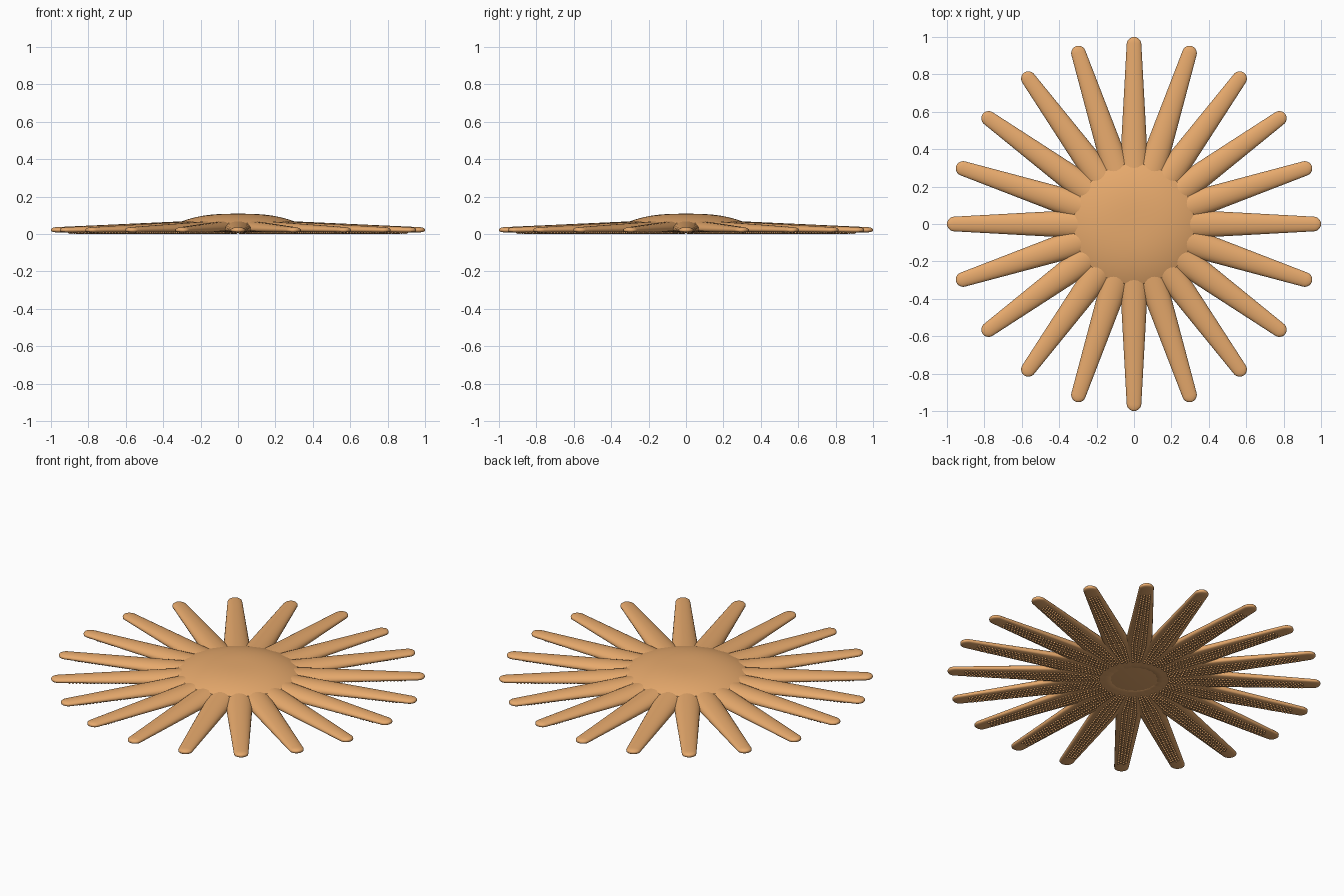
import bpy, bmesh, math

cube = bpy.data.objects.get("Cube")
if cube:
    bpy.data.objects.remove(cube, do_unlink=True)

ARMS = 20
ARM_START = 0.08
TIP_RADIUS = 0.037
DISC_RADIUS = 0.322

# One sandy colour for the whole animal
skin = bpy.data.materials.new("sandy orange skin")
skin.use_nodes = True
skin.diffuse_color = (0.82, 0.41, 0.155, 1)
skin.node_tree.nodes["Principled BSDF"].inputs["Base Color"].default_value = skin.diffuse_color


def mesh_from(bm, name):
    bmesh.ops.recalc_face_normals(bm, faces=bm.faces)
    for face in bm.faces:
        face.smooth = True
    mesh = bpy.data.meshes.new(name)
    bm.to_mesh(mesh)
    bm.free()
    mesh.materials.append(skin)
    return mesh


def place(name, mesh, angle=0):
    obj = bpy.data.objects.new(name, mesh)
    obj.rotation_euler.z = angle
    bpy.context.collection.objects.link(obj)


def half_width(r):
    return TIP_RADIUS + (1 - r) * 0.055


def arm_mesh():
    """Tapered arm along +x: domed above, nearly flat below, round tip."""
    sides = 24
    cap_start = 1 - TIP_RADIUS
    stations = [(ARM_START + (cap_start - ARM_START) * i / 12, 1) for i in range(13)]
    for i in range(1, 8):
        a = math.radians(i * 12)
        stations.append((cap_start + TIP_RADIUS * math.sin(a), math.cos(a)))
    bm = bmesh.new()
    rings = []
    for r, cap in stations:
        top = 0.035 + 0.046 * (1 - r)
        middle = 0.021 + 0.006 * (1 - r)
        ring = []
        for k in range(sides):
            t = 2 * math.pi * k / sides
            s = math.sin(t)
            if s >= 0:
                z = middle + (top - middle) * s * cap ** 0.6
            else:
                z = middle - (middle - 0.008) * abs(s) ** 0.5 * cap ** 0.6
            ring.append(bm.verts.new((r, half_width(r) * cap * math.cos(t), z)))
        rings.append(ring)
    for a, b in zip(rings, rings[1:]):
        for k in range(sides):
            n = (k + 1) % sides
            bm.faces.new((a[k], a[n], b[n], b[k]))
    bm.faces.new(rings[0])
    tip = bm.verts.new((1, 0, 0.022))
    for k in range(sides):
        bm.faces.new((rings[-1][k], rings[-1][(k + 1) % sides], tip))
    return mesh_from(bm, "arm")


def feet_mesh():
    """Four staggered rows of rounded feet beneath one arm."""
    bm = bmesh.new()
    step = 0.019
    for row, side in enumerate((-0.48, -0.18, 0.18, 0.48)):
        for i in range(38):
            r = 0.19 + step * (i + 0.5 * (row % 2))
            foot = bmesh.ops.create_uvsphere(bm, u_segments=8, v_segments=5, radius=1)["verts"]
            bmesh.ops.scale(bm, verts=foot, vec=(0.006, 0.006, 0.007))
            spread = min(half_width(r), r * 0.2)
            bmesh.ops.translate(bm, verts=foot, vec=(r, side * spread, 0.007))
    return mesh_from(bm, "tube_feet")


# Central disc: low dome above that melts into the arms, shallow bowl below
bm = bmesh.new()
bmesh.ops.create_uvsphere(bm, u_segments=64, v_segments=32, radius=1)
for v in bm.verts:
    rho = min(1, math.hypot(v.co.x, v.co.y))
    v.co.z = 0.058 + (0.05 * (1 - rho ** 2.8) if v.co.z > 0 else 0.054 * v.co.z)
    v.co.x *= DISC_RADIUS
    v.co.y *= DISC_RADIUS
place("central_disc", mesh_from(bm, "central_disc"))

# Arms and their feet, repeated around the disc
arm, feet = arm_mesh(), feet_mesh()
for n in range(ARMS):
    angle = 2 * math.pi * n / ARMS
    place(f"arm_{n + 1}", arm, angle)
    place(f"tube_feet_{n + 1}", feet, angle)
